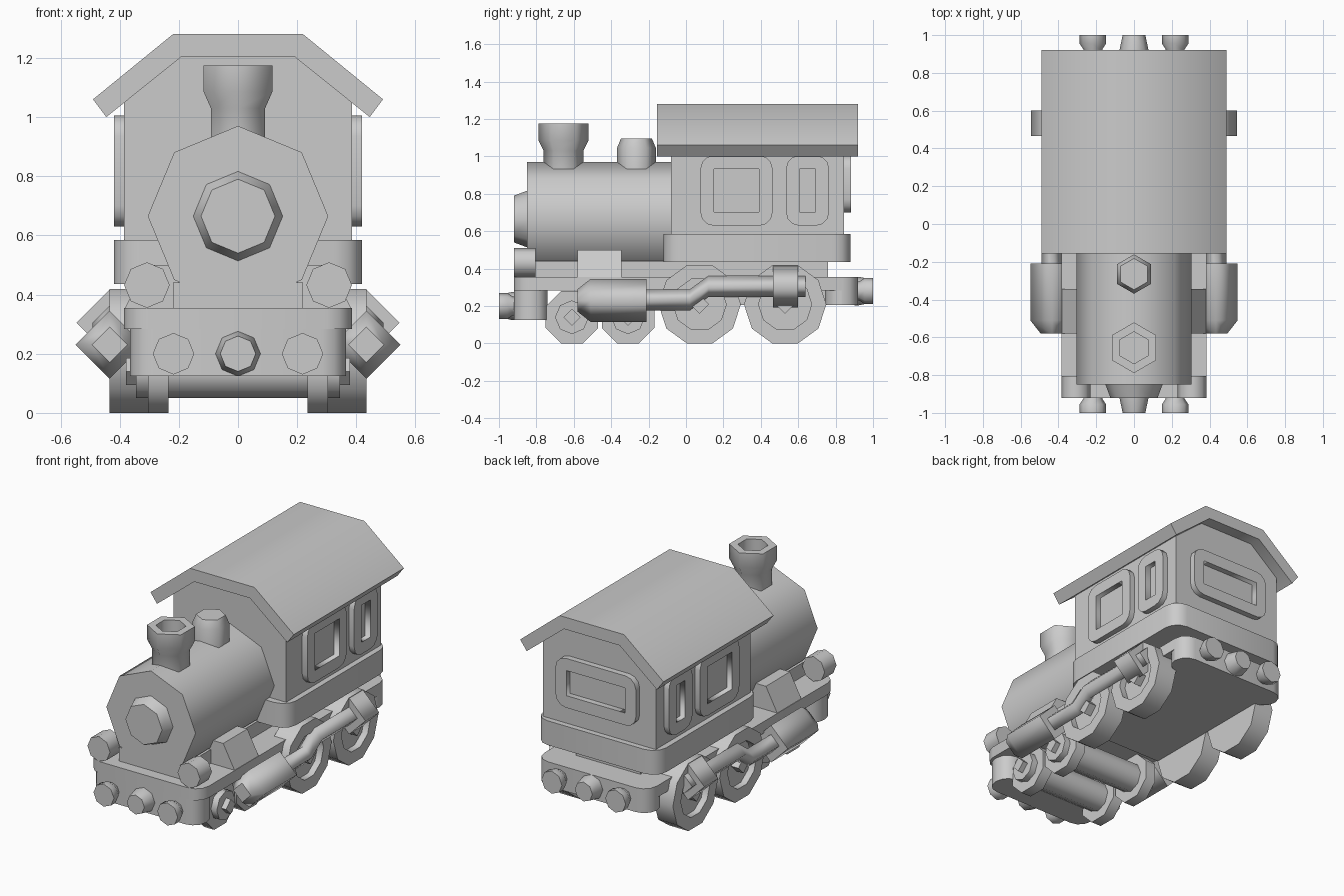
import bpy, bmesh, math
from mathutils import Vector

if "Cube" in bpy.data.objects:
    bpy.data.objects.remove(bpy.data.objects["Cube"])


def finish(name, bm, smooth=0):
    bmesh.ops.recalc_face_normals(bm, faces=bm.faces)
    me = bpy.data.meshes.new(name)
    bm.to_mesh(me)
    bm.free()
    ob = bpy.data.objects.new(name, me)
    bpy.context.collection.objects.link(ob)
    if smooth:
        bpy.ops.object.select_all(action='DESELECT')
        ob.select_set(True)
        bpy.context.view_layer.objects.active = ob
        bpy.ops.object.shade_smooth_by_angle(angle=math.radians(smooth))
    return ob


def lathe(name, profile, n, axis, loc, phase=0.0, smooth=50):
    """Rings of (radius, height, optional rise) joined along an axis, ends capped."""
    bm = bmesh.new()
    rings = []
    for p in profile:
        r, h = p[0], p[1]
        rise = p[2] if len(p) > 2 else 0
        ring = []
        for i in range(n):
            t = math.radians(phase) + 2 * math.pi * i / n
            a, b = r * math.cos(t), r * math.sin(t) + rise
            co = {'X': (h, a, b), 'Y': (a, h, b), 'Z': (a, b, h)}[axis]
            ring.append(bm.verts.new(Vector(co) + Vector(loc)))
        rings.append(ring)
    for lo, hi in zip(rings, rings[1:]):
        for i in range(n):
            j = (i + 1) % n
            bm.faces.new((lo[i], lo[j], hi[j], hi[i]))
    caps = [bm.faces.new(rings[0]), bm.faces.new(rings[-1])]
    # keep the flat ends crisp
    for e in {e for f in caps for e in f.edges}:
        e.smooth = False
    bmesh.ops.recalc_face_normals(bm, faces=bm.faces)
    ob = finish(name, bm, 0)
    if smooth:
        mesh = ob.data
        mesh.polygons.foreach_set('use_smooth', [True] * len(mesh.polygons))
        bm = bmesh.new()
        bm.from_mesh(mesh)
        for e in bm.edges:
            along = abs(e.verts[0].index // n - e.verts[1].index // n) > 0
            limit = smooth if along else 50
            if len(e.link_faces) == 2 and e.calc_face_angle() > math.radians(limit):
                e.smooth = False
        bm.to_mesh(mesh)
        bm.free()
    return ob


def box(name, x, y, z, corner=0):
    """Box from ranges, with optionally rounded vertical edges."""
    bm = bmesh.new()
    bmesh.ops.create_cube(bm, size=1)
    for v in bm.verts:
        v.co = [(r[0] + r[1]) / 2 + c * (r[1] - r[0]) for r, c in zip((x, y, z), v.co)]
    if corner:
        edges = [e for e in bm.edges
                 if abs(e.verts[0].co.z - e.verts[1].co.z) > 0.01]
        bmesh.ops.bevel(bm, geom=edges, offset=corner, segments=3, profile=0.5,
                        affect='EDGES')
    return finish(name, bm, 35 if corner else 0)


def prism(name, pts, y0, y1, smooth=0):
    """Front-view outline extruded along y."""
    bm = bmesh.new()
    f = bm.faces.new([bm.verts.new((x, y0, z)) for x, z in pts])
    new = bmesh.ops.extrude_face_region(bm, geom=[f])['geom']
    bmesh.ops.translate(bm, vec=(0, y1 - y0, 0),
                        verts=[g for g in new if isinstance(g, bmesh.types.BMVert)])
    if not any(abs(g.normal.y) > 0.9 and g.calc_center_median().y < y0 + 1e-4
               for g in bm.faces):
        bm.faces.new([v for v in f.verts])
    return finish(name, bm, smooth)


def frame(name, w, h, border, loc, rot_z):
    """Window frame with rounded outer corners and a rectangular opening."""
    cu = bpy.data.curves.new(name, 'CURVE')
    cu.dimensions, cu.fill_mode, cu.extrude = '2D', 'BOTH', 0.025
    rad, outer = 0.07, []
    for k, (sx, sy) in enumerate(((1, 1), (-1, 1), (-1, -1), (1, -1))):
        for i in range(4):
            t = math.radians(90 * k + 30 * i)
            outer.append((sx * (w / 2 - rad) + rad * math.cos(t),
                          sy * (h / 2 - rad) + rad * math.sin(t)))
    a, b = w / 2 - border, h / 2 - border
    for pts in (outer, [(a, b), (-a, b), (-a, -b), (a, -b)]):
        sp = cu.splines.new('POLY')
        sp.points.add(len(pts) - 1)
        for p, q in zip(sp.points, pts):
            p.co = (q[0], q[1], 0, 1)
        sp.use_cyclic_u = True
    ob = bpy.data.objects.new(name, cu)
    bpy.context.collection.objects.link(ob)
    ob.location = loc
    ob.rotation_euler = (math.pi / 2, 0, rot_z)
    bpy.ops.object.select_all(action='DESELECT')
    ob.select_set(True)
    bpy.context.view_layer.objects.active = ob
    bpy.ops.object.convert(target='MESH')


# boiler, headlamp, chimney, steam dome
lathe("boiler", [(0.305, -0.85), (0.305, -0.05)], 8, 'Y', (0, 0, 0.665))
lathe("headlamp", [(0.125, -0.92), (0.155, -0.84)], 8, 'Y', (0, 0, 0.665))
lathe("chimney", [(0.106, 0.88), (0.106, 1.03), (0.134, 1.085), (0.134, 1.175),
                  (0.085, 1.175), (0.085, 1.08)], 6, 'Z', (0, -0.655, 0), 30, 65)
lathe("steam_dome", [(0.104, 0.88), (0.104, 1.045), (0.083, 1.095)],
      6, 'Z', (0, -0.265, 0), 30, 65)

# cab, roof, lower cab band
prism("cab", [(-0.385, 0.5), (0.385, 0.5), (0.385, 1.06), (0.2, 1.21),
              (-0.2, 1.21), (-0.385, 1.06)], -0.08, 0.845)
prism("roof", [(-0.49, 1.06), (-0.22, 1.28), (0.22, 1.28), (0.49, 1.06),
               (0.445, 1.0), (0.19, 1.205), (-0.19, 1.205), (-0.445, 1.0)], -0.155, 0.92, 45)
box("cab_band", (-0.42, 0.42), (-0.12, 0.88), (0.435, 0.585), 0.09)

# window frames
frame("rear_window", 0.55, 0.305, 0.075, (0, 0.857, 0.853), 0)
for s in (1, -1):
    frame("wide_window", 0.385, 0.375, 0.073, (s * 0.395, 0.27, 0.817), math.pi / 2)
    frame("narrow_window", 0.23, 0.375, 0.073, (s * 0.395, 0.65, 0.817), math.pi / 2)

# chassis
box("boiler_saddle", (-0.22, 0.22), (-0.85, 0.76), (0.34, 0.44))
box("footplate", (-0.385, 0.385), (-0.92, 0.92), (0.283, 0.355), 0.085)
box("front_beam", (-0.365, 0.365), (-0.92, -0.74), (0.125, 0.29), 0.08)
box("rear_beam", (-0.385, 0.385), (0.745, 0.92), (0.205, 0.29), 0.085)
box("underframe", (-0.3, 0.3), (-0.14, 0.8), (0.205, 0.29))

# buffers at both ends
for end, z, tag in ((-1, 0.2, "front"), (1, 0.28, "rear")):
    lathe(tag + "_coupler", [(0.076, end * 0.9), (0.076, end * 0.925), (0.06, end)],
          8, 'Y', (0, 0, z))
    for s in (1, -1):
        lathe(tag + "_buffer", [(0.05, end * 0.9), (0.05, end * 0.925),
                                (0.07, end * 0.955), (0.07, end)],
              8, 'Y', (s * 0.218, 0, z))

# axles of the small wheels
for y in (-0.61, -0.31):
    lathe("small_axle", [(0.09, -0.345), (0.09, 0.345)], 8, 'X', (0, y, 0.14))

for s in (1, -1):
    # marker lamps and sloped side boxes
    lathe("marker_lamp", [(0.077, -0.92), (0.077, -0.805)], 8, 'Y', (s * 0.308, 0, 0.432))
    prism("side_box", [(s * x, z) for x, z in
                       ((0.2, 0.35), (0.385, 0.35), (0.305, 0.5), (0.2, 0.5))],
          -0.58, -0.345)
    # small leading wheels
    for y in (-0.61, -0.31):
        lathe("small_wheel", [(0.152, s * 0.235), (0.152, s * 0.305)],
              8, 'X', (0, y, 0.14), 22.5)
        lathe("small_hub", [(0.046, s * 0.33), (0.046, s * 0.378)],
              4, 'X', (0, y, 0.14), 0, 0)
    # large driving wheels with recessed discs
    for y in (0.073, 0.53):
        lathe("large_wheel", [(0.22, s * 0.305), (0.22, s * 0.435),
                              (0.142, s * 0.435), (0.142, s * 0.395)],
              10, 'X', (0, y, 0.209))
        lathe("large_hub", [(0.05, s * 0.38), (0.05, s * 0.445)],
              4, 'X', (0, y, 0.209), 0, 0)
    # steam cylinder, cranked rod and rear clamp
    lathe("steam_cylinder", [(0.06, -0.58), (0.115, -0.51), (0.115, -0.21)],
          4, 'Y', (s * 0.434, 0, 0.23), 0, 95)
    lathe("drive_rod", [(0.057, -0.25), (0.057, 0.02), (0.057, 0.12, 0.073),
                        (0.057, 0.64, 0.073)], 4, 'Y', (s * 0.434, 0, 0.232), 0, 95)
    lathe("rod_clamp", [(0.112, 0.465), (0.112, 0.6)], 4, 'Y', (s * 0.434, 0, 0.304), 0, 95)
